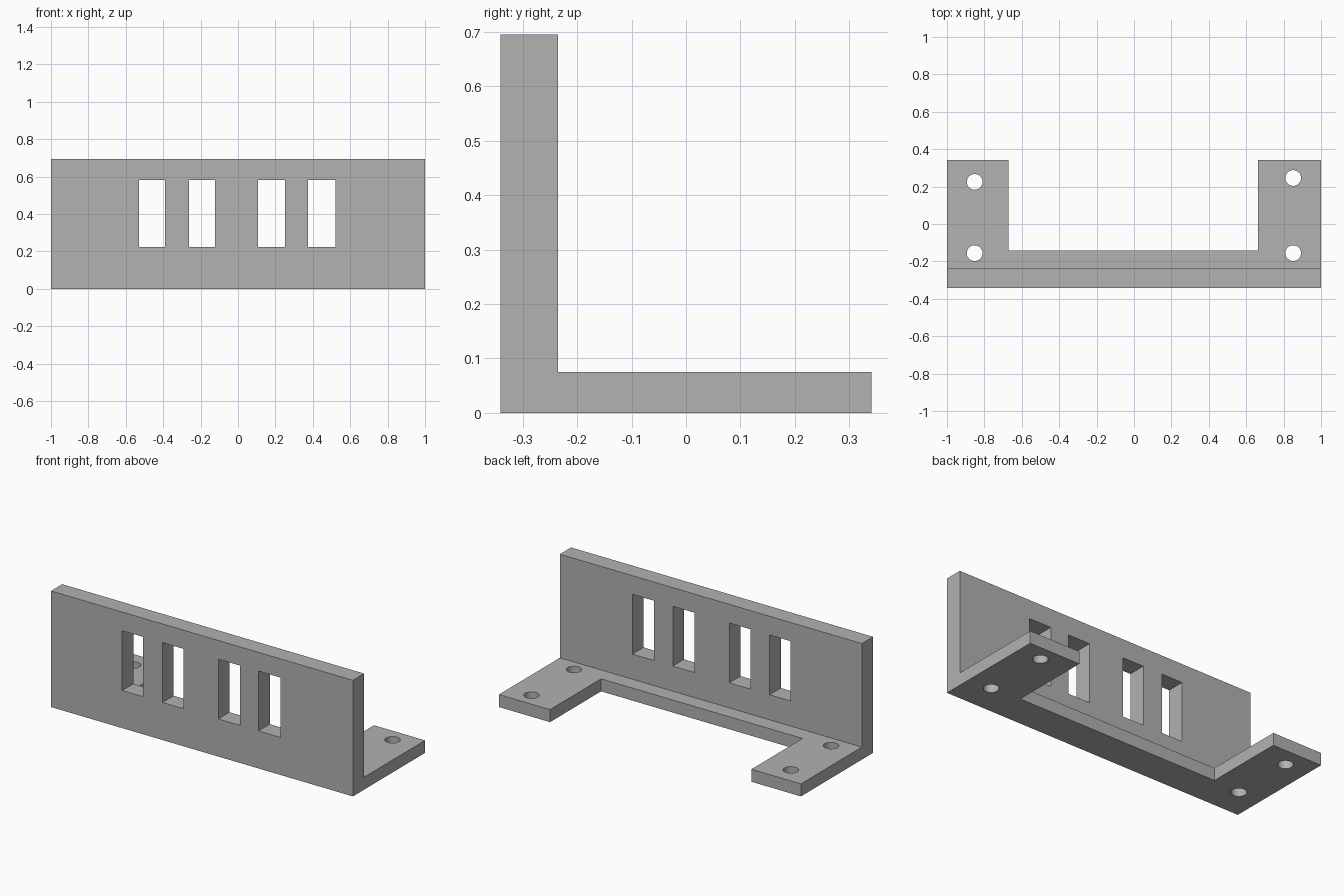
import bpy
import bmesh
import math

cube = bpy.data.objects.get("Cube")
if cube:
    bpy.data.objects.remove(cube, do_unlink=True)

HALF_LENGTH, HALF_DEPTH, HEIGHT = 1.0, 0.341, 0.695
WALL_BACK, FLOOR_TOP = -0.235, 0.075

grey = bpy.data.materials.new("plain grey")
grey.use_nodes = True
grey.diffuse_color = (0.445, 0.445, 0.445, 1)
grey.node_tree.nodes["Principled BSDF"].inputs["Base Color"].default_value = grey.diffuse_color


def box_cutter(name, x0, x1, y0, y1, z0, z1):
    bpy.ops.mesh.primitive_cube_add(size=1, location=((x0 + x1) / 2, (y0 + y1) / 2, (z0 + z1) / 2))
    obj = bpy.context.object
    obj.name = name
    obj.scale = (x1 - x0, y1 - y0, z1 - z0)
    return obj


def hole_cutter(name, x, y):
    bpy.ops.mesh.primitive_cylinder_add(vertices=48, radius=0.042, depth=0.3, location=(x, y, 0))
    obj = bpy.context.object
    obj.name = name
    return obj


# L-shaped bracket: side profile extruded along x
profile = [(-HALF_DEPTH, 0), (HALF_DEPTH, 0), (HALF_DEPTH, FLOOR_TOP),
           (WALL_BACK, FLOOR_TOP), (WALL_BACK, HEIGHT), (-HALF_DEPTH, HEIGHT)]
bm = bmesh.new()
end = bm.faces.new([bm.verts.new((-HALF_LENGTH, y, z)) for y, z in profile])
extruded = bmesh.ops.extrude_face_region(bm, geom=[end])["geom"]
bmesh.ops.translate(bm, vec=(2 * HALF_LENGTH, 0, 0),
                    verts=[v for v in extruded if isinstance(v, bmesh.types.BMVert)])
bmesh.ops.recalc_face_normals(bm, faces=bm.faces)
mesh = bpy.data.meshes.new("mounting_bracket")
bm.to_mesh(mesh)
bm.free()
mesh.materials.append(grey)
bracket = bpy.data.objects.new("mounting_bracket", mesh)
bpy.context.collection.objects.link(bracket)

# Floor notch between the two feet
cutters = [box_cutter("floor_notch", -0.672, 0.662, -0.142, 0.5, -0.1, 0.2)]
# Four upright slots through the wall
for x0, x1 in [(-0.528, -0.389), (-0.261, -0.122), (0.108, 0.252), (0.375, 0.52)]:
    cutters.append(box_cutter("wall_slot", x0, x1, -0.5, -0.1, 0.225, 0.583))
# Screw holes in the feet
for x, y in [(-0.852, 0.225), (-0.852, -0.156), (0.851, 0.246), (0.851, -0.156)]:
    cutters.append(hole_cutter("screw_hole", x, y))

# Cut all openings, then drop the cutters
for cutter in cutters:
    cutter.hide_render = True
    cutter.data.materials.append(grey)
    cut = bracket.modifiers.new(cutter.name, 'BOOLEAN')
    cut.operation = 'DIFFERENCE'
    cut.solver = 'EXACT'
    cut.object = cutter

bpy.ops.object.select_all(action='DESELECT')
bpy.context.view_layer.objects.active = bracket
bracket.select_set(True)
for name in [m.name for m in bracket.modifiers]:
    bpy.ops.object.modifier_apply(modifier=name)
for cutter in cutters:
    bpy.data.objects.remove(cutter, do_unlink=True)

bpy.ops.object.shade_smooth_by_angle(angle=math.radians(30))
